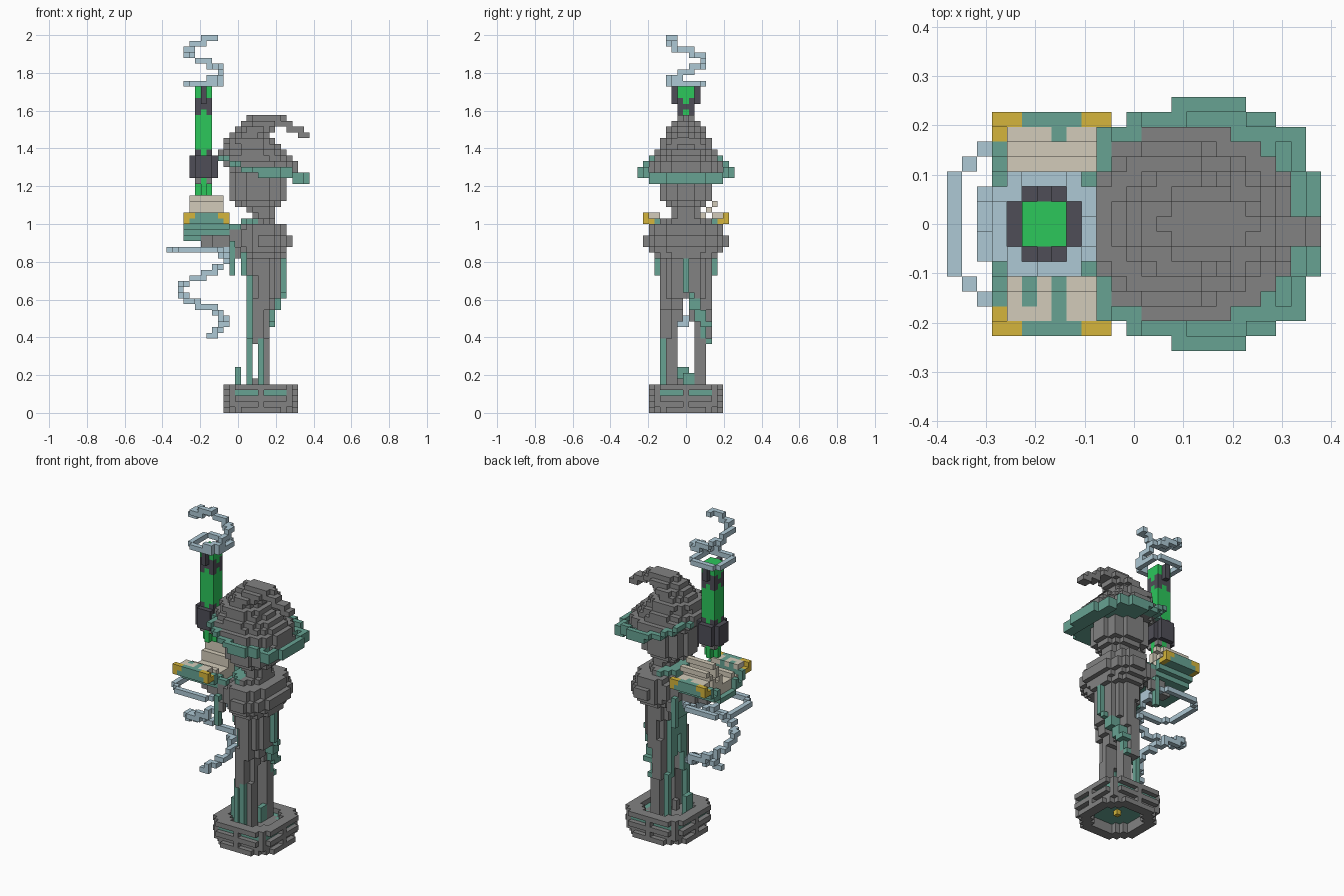
import bpy, bmesh, math
from mathutils import Vector

cube = bpy.data.objects.get("Cube")
if cube:
    bpy.data.objects.remove(cube)

V = 1 / 33          # edge of one small block
COLOURS = {
    "stone": (0.225, 0.225, 0.225), "moss": (0.135, 0.365, 0.29),
    "gold": (0.66, 0.46, 0.045), "paper": (0.65, 0.6, 0.49),
    "mist": (0.42, 0.58, 0.66), "flame": (0.025, 0.57, 0.105),
    "iron": (0.078, 0.076, 0.096),
}
MATS = {}
for name, rgb in COLOURS.items():
    m = bpy.data.materials.new(name)
    m.use_nodes = True
    m.diffuse_color = (*rgb, 1)
    m.node_tree.nodes["Principled BSDF"].inputs["Base Color"].default_value = (*rgb, 1)
    MATS[name] = m

SIDES = [(a, s) for a in range(3) for s in (-1, 1)]
taken = set()       # blocks already used by an earlier part


def build(name, cells):
    """Turn {block: colour} into a mesh made of its outer faces only."""
    cells = {c: col for c, col in cells.items() if c not in taken}
    taken.update(cells)
    bm, verts = bmesh.new(), {}
    used = sorted(set(cells.values()))
    for c, col in cells.items():
        for axis, s in SIDES:
            n = list(c)
            n[axis] += s
            if tuple(n) in cells:
                continue
            u, w = (axis + 1) % 3, (axis + 2) % 3
            ring = []
            for du, dw in ((-1, -1), (1, -1), (1, 1), (-1, 1))[::s]:
                p = [2 * q for q in c]
                p[axis] += s
                p[u] += du
                p[w] += dw
                p = tuple(p)
                if p not in verts:
                    verts[p] = bm.verts.new(Vector((p[0], p[1], p[2] + 1)) * V / 2)
                ring.append(verts[p])
            bm.faces.new(ring).material_index = used.index(col)
    me = bpy.data.meshes.new(name)
    bm.to_mesh(me)
    bm.free()
    for col in used:
        me.materials.append(MATS[col])
    ob = bpy.data.objects.new(name, me)
    bpy.context.collection.objects.link(ob)


def disc(k, i0, i1, ry, lim=1):
    """Blocks of one elliptical layer; a larger lim makes it squarer."""
    c, rx = (i0 + i1) / 2, (i1 - i0 + 1) / 2
    return [(i, j, k) for i in range(i0, i1 + 1) for j in range(-ry, ry + 1)
            if ((i - c) / rx) ** 2 + (j / (ry + 0.5)) ** 2 <= lim]


def rim(layer):
    """Outer blocks of a layer."""
    s = set(layer)
    return [(i, j, k) for i, j, k in layer
            if not {(i + 1, j, k), (i - 1, j, k), (i, j + 1, k), (i, j - 1, k)} <= s]


def box(i0, i1, j0, j1, k0, k1):
    return [(i, j, k) for i in range(i0, i1 + 1) for j in range(j0, j1 + 1)
            for k in range(k0, k1 + 1)]


def paint(blocks, col):
    return dict.fromkeys(blocks, col)


# Plinth: octagonal rings, recessed panels between posts, hollow underneath
base = {}
for k in range(5):
    hole = set(disc(k, 0, 8, 4))
    for i, j, _ in set(disc(k, -2, 10, 6, 1.24 if k else 1.1)) - hole:
        a, b = abs(i - 4), abs(j)
        if k in (1, 3) and ((b == 6 and 1 <= a <= 4) or (a == 6 and 1 <= b <= 4)):
            continue
        panel = k == 3 and max(a, b) == 5 and 1 <= min(a, b) <= 4
        base[(i, j, k)] = "moss" if panel else "stone"
base.update(paint(disc(2, 0, 8, 4), "moss"))
base.update(paint(disc(3, 0, 8, 4), "stone"))
base.update(paint(rim(disc(3, 0, 8, 4)), "moss"))
base[(4, 0, 1)] = "gold"
build("plinth", base)

# Legs and hanging cloth strips
legs = {}
for s in (-1, 1):
    legs.update(paint(box(4, 5, min(2 * s, 3 * s), max(2 * s, 3 * s), 4, 12), "stone"))
    legs.update(paint(box(2, 2, 3 * s, 3 * s, 4, 12), "moss"))
legs.update(paint(box(4, 4, -4, -4, 4, 12), "moss"))
legs.update(paint(box(0, 0, -1, 0, 4, 7), "moss"))
legs.update(paint(box(3, 3, -1, -1, 4, 5), "stone"))
legs.update(paint(box(5, 5, 0, 1, 4, 6), "moss"))
build("legs", legs)

# Robe: layers widening to the shoulders, split below, with a ridge of moss behind
robe = {}
for k0, k1, i0, i1, ry in ((12, 17, 2, 5, 4), (18, 19, 2, 6, 4), (20, 23, 2, 7, 4),
                           (24, 26, 1, 7, 4), (27, 27, 1, 8, 5), (28, 28, 1, 8, 6),
                           (29, 30, 1, 9, 7), (31, 32, 1, 8, 6), (33, 33, 1, 6, 4)):
    for k in range(k0, k1 + 1):
        for i, j, _ in disc(k, i0, i1, ry):
            if (k < 16 and abs(j) < 2) or (k < 20 and j == 0):
                continue
            trim = (i == i0 and abs(j) < 3) or (k == 33 and i < 4)
            robe[(i, j, k)] = "moss" if trim else "stone"
        if k < 27:
            j = round(max(0, (22 - k) * 0.36))
            robe.update(paint(box(i1, i1 + (k > 14), j, j + (14 < k < 20), k, k), "moss"))
build("robe", robe)

# Arms reaching under the book, with drooping sleeves
arms = {}
for s in (-1, 1):
    for n in range(9):
        i, j = 2 - n, s * round(5 - n * 0.4)
        for dj in (0, -s):
            arms.update(paint(box(i, i, j + dj, j + dj, 29, 30 + (n < 4)), "stone"))
    arms.update(paint(box(-1, -1, 5 * s, 5 * s, 24, 29), "moss"))
    arms.update(paint(box(0, 0, 5 * s, 5 * s, 27, 28), "stone"))
    arms.update(paint(box(-1, 0, 4 * s, 4 * s, 32, 32), "moss"))
build("arms", arms)

# Neck and head
head = paint(disc(34, 3, 6, 2) + disc(35, 2, 6, 2) + disc(36, 0, 7, 3), "stone")
for k in range(37, 44):
    head.update(paint(disc(k, -1, 8, 4), "stone"))
build("head", head)

# Hat crown with curled tip
crown = {}
for k, i0, i1, ry in ((42, -1, 10, 6), (43, -2, 10, 6), (44, -3, 9, 5), (45, -3, 8, 5),
                      (46, -2, 7, 4), (47, -2, 6, 4), (48, -1, 5, 3), (49, 0, 6, 3),
                      (50, 1, 8, 2), (51, 2, 8, 1)):
    crown.update(paint(disc(k, i0, i1, ry), "stone"))
crown.update(paint(box(8, 9, -1, 0, 50, 50) + box(9, 11, -1, 0, 49, 49)
                   + box(11, 12, -1, 0, 48, 48), "stone"))
build("hat_crown", crown)

# Tilted brim: moss sheet with a thicker edge and a stone layer on top
brim = {}
inner = set(disc(0, -3, 10, 6, 1.1))
rows = [(-3, 12)] * 4 + [(-2, 11)] * 3 + [(0, 9), (3, 7)]
sheet = [(i, j, 0) for j in range(-8, 9)
         for i in range(rows[abs(j)][0], rows[abs(j)][1] + 1)]
edge = set(rim(sheet))
for i, j, _ in sheet:
    k = 40 if i > 9 else max(41, round(44 - (i + 3) * 0.4))
    brim[(i, j, k)] = "moss"
    if (i, j, 0) in edge:
        if k < 42:
            brim[(i, j, k + 1)] = "moss"
    elif (i, j, 0) in inner:
        brim[(i, j, k + 1)] = "stone"
build("hat_brim", brim)

# Open book: stepped covers with gold corners
cover, pages = {}, {}
for j in range(-7, 8):
    a = abs(j)
    k = 30 + (a > 2) + (a > 4) + (a > 5)
    top = k + (a in (3, 5, 7))
    for c in box(-9, -2, j, j, k, top):
        reach = 1.5 + (c[2] - 33)       # corner plates slant inward
        cover[c] = "gold" if a > 5 and abs(c[0] + 5.5) > 4 - reach + 0.5 else "moss"
    if a < 7:
        for c in box(-8, -3, j, j, top + 1, max(32, top + 1)):
            gap = (c[0] == -5 and (a == 6 or j < -3)) or (c[0] == -7 and j in (-4, -5))
            pages[c] = "moss" if gap else "paper"
build("book_cover", cover)
# Lifted leaves
for j, k in ((2, 33), (3, 34), (4, 35), (5, 36),
             (1, 33), (1, 34), (2, 35), (2, 36), (3, 37)):
    pages.update(paint(box(-8, -3, j, j, k, k), "paper"))
build("book_pages", pages)

# Floating torch: green core in iron fittings
torch = paint(box(-7, -5, -1, 1, 40, 56) + box(-7, -5, 0, 0, 38, 39)
              + box(-6, -6, -1, 1, 38, 39), "flame")
for i, j, k in list(torch):
    corner = i != -6 and j != 0
    if k == 53 or (corner and k in (45, 52, 54)):
        torch[(i, j, k)] = "iron"
    elif corner and k == 40:
        torch[(i, j, k)] = "stone"
for k in range(41, 45):
    torch.update(paint(disc(k, -8, -4, 2), "iron"))
for s in (-1, 1):
    torch.update(paint(box(-6, -6, 2 * s, 2 * s, 54, 56), "iron"))
build("torch", torch)


# Mist: two rings and two spirals
def spiral(k0, k1, radius, start, turn):
    out, n = {}, 400
    for q in range(n + 1):
        z = k0 + (k1 - k0) * q / n
        t = math.radians(start + turn * (z - k0))
        out[(round(-6 + radius * math.cos(t)), round(radius * math.sin(t)), round(z))] = "mist"
    return out


build("mist_ring_top", paint(rim(disc(57, -9, -3, 3, 1.1)), "mist"))
build("mist_ring_low", paint(rim(disc(28, -12, -2, 5, 1.13)), "mist"))
build("mist_spiral_top", spiral(57.6, 65.4, 3, -65, 47.5))
build("mist_spiral_low", spiral(13, 27.4, 4, -82, 33))
